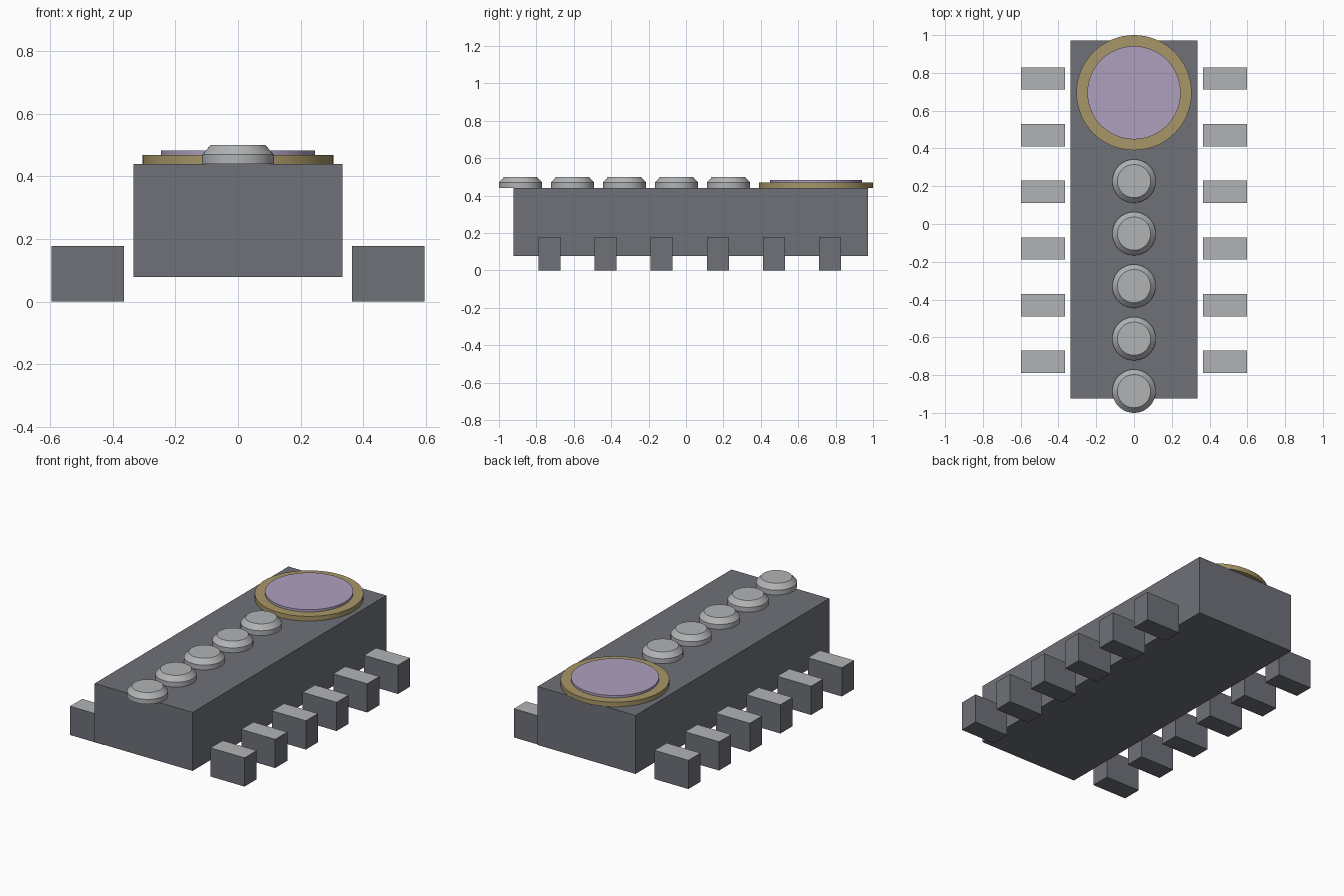
import bpy, bmesh, math
from mathutils import Matrix

old = bpy.data.objects.get("Cube")
if old:
    bpy.data.objects.remove(old, do_unlink=True)


def material(name, rgb):
    m = bpy.data.materials.new(name)
    m.use_nodes = True
    m.diffuse_color = (*rgb, 1)
    m.node_tree.nodes["Principled BSDF"].inputs["Base Color"].default_value = (*rgb, 1)
    return m


DARK = material("dark grey", (0.156, 0.165, 0.19))
LIGHT = material("light grey", (0.44, 0.45, 0.46))
GOLD = material("dull gold", (0.386, 0.305, 0.136))
LILAC = material("lilac", (0.423, 0.352, 0.515))


def finish(name, bm, mats, smooth=False):
    bmesh.ops.recalc_face_normals(bm, faces=bm.faces)
    mesh = bpy.data.meshes.new(name)
    bm.to_mesh(mesh)
    bm.free()
    obj = bpy.data.objects.new(name, mesh)
    bpy.context.collection.objects.link(obj)
    for m in mats:
        mesh.materials.append(m)
    if smooth:
        bpy.ops.object.select_all(action="DESELECT")
        obj.select_set(True)
        bpy.context.view_layer.objects.active = obj
        bpy.ops.object.shade_smooth_by_angle(angle=math.radians(30))
    return obj


def box(name, lo, hi, mats):
    bm = bmesh.new()
    size = [b - a for a, b in zip(lo, hi)]
    mid = [(a + b) / 2 for a, b in zip(lo, hi)]
    bmesh.ops.create_cube(bm, size=1, matrix=Matrix.Translation(mid) @ Matrix.Diagonal((*size, 1)))
    bm.normal_update()
    # the upward face takes the last colour
    for f in bm.faces:
        f.material_index = len(mats) - 1 if f.normal.z > 0.5 else 0
    return finish(name, bm, mats)


def turned(name, profile, y, mat, sides=64):
    """Closed round solid from (radius, height) pairs, bottom to top."""
    bm = bmesh.new()
    rings = [[bm.verts.new((r * math.cos(math.tau * i / sides),
                            y + r * math.sin(math.tau * i / sides), z))
              for i in range(sides)] for r, z in profile]
    for a, b in zip(rings, rings[1:]):
        for i in range(sides):
            j = (i + 1) % sides
            bm.faces.new((a[i], a[j], b[j], b[i]))
    bm.faces.new(rings[0])
    bm.faces.new(rings[-1])
    return finish(name, bm, [mat], smooth=True)


# Main block
TOP = 0.44
box("body", (-0.335, -0.923, 0.078), (0.335, 0.972, TOP), [DARK])

# Six feet along each side, with light tops
for i in range(6):
    y = -0.73 + 0.3 * i
    for side, s in (("left", 1), ("right", -1)):
        x = sorted((s * 0.365, s * 0.597))
        box(f"{side}_foot_{i + 1}", (x[0], y - 0.059, 0), (x[1], y + 0.059, 0.178), [DARK, LIGHT])

# Row of chamfered buttons
for i in range(5):
    turned(f"button_{i + 1}", [(0.115, TOP), (0.115, 0.47), (0.088, 0.5)],
           -0.885 + 0.278 * i, LIGHT, 48)

# Large dial at the back
turned("dial_rim", [(0.305, TOP), (0.305, 0.469)], 0.695, GOLD)
turned("dial_face", [(0.247, 0.46), (0.247, 0.483)], 0.695, LILAC)
